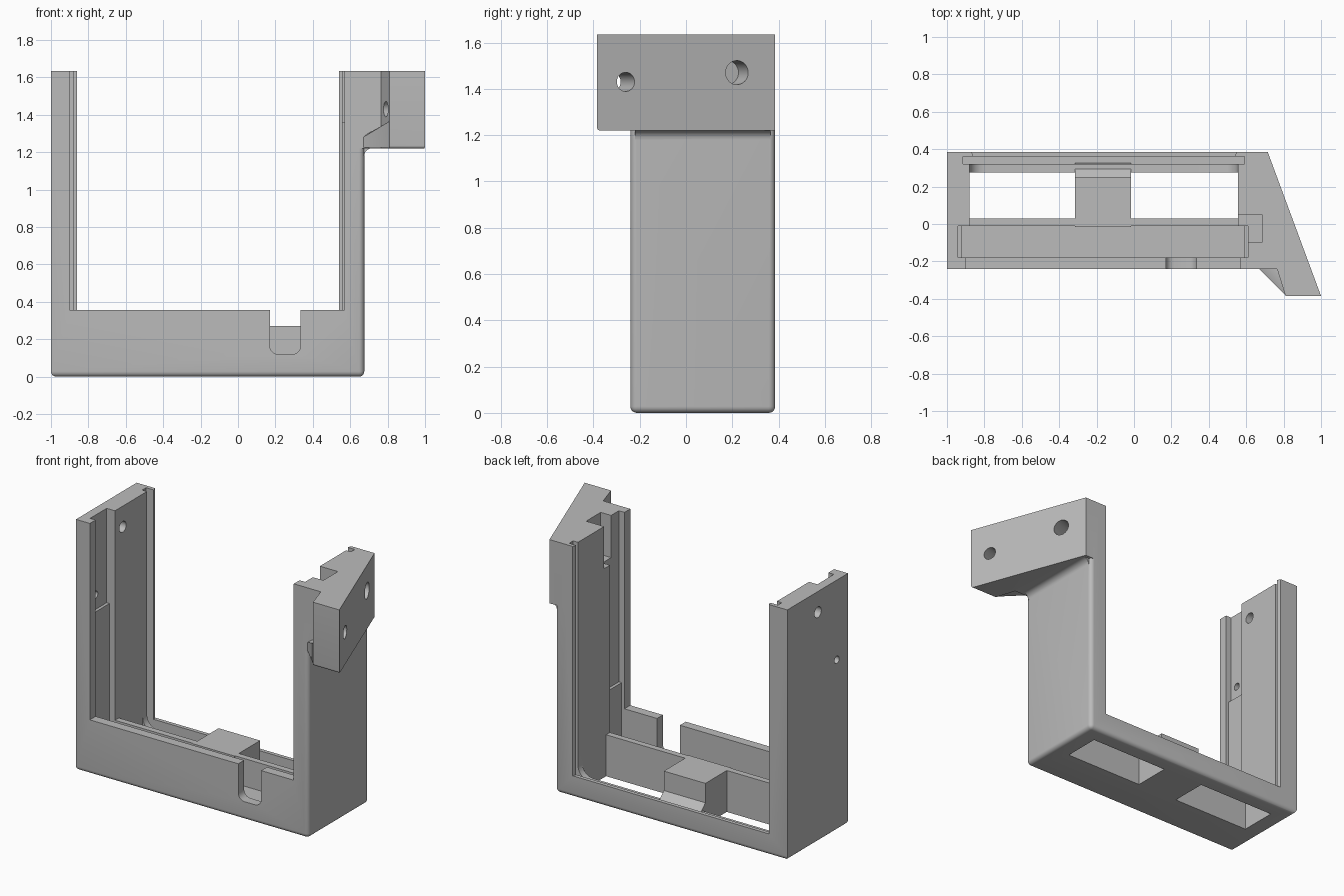
import bpy, bmesh, math
from mathutils import Vector

cube = bpy.data.objects.get("Cube")
if cube:
    bpy.data.objects.remove(cube, do_unlink=True)

grey = bpy.data.materials.new("plain grey")
grey.use_nodes = True
grey.diffuse_color = (0.5, 0.5, 0.5, 1)
grey.node_tree.nodes["Principled BSDF"].inputs["Base Color"].default_value = (0.5, 0.5, 0.5, 1)

TOP, ABOVE = 1.635, 1.8
FRONT, BACK = -0.24, 0.385


def finish(name, bm):
    bmesh.ops.recalc_face_normals(bm, faces=bm.faces)
    mesh = bpy.data.meshes.new(name)
    bm.to_mesh(mesh)
    bm.free()
    mesh.materials.append(grey)
    ob = bpy.data.objects.new(name, mesh)
    bpy.context.scene.collection.objects.link(ob)
    return ob


def prism(name, points, axis, lo, hi, bevel=0, rule=None):
    """Extrude a 2D outline along x, y or z; bevel the edges the rule picks."""
    def place(a, b, c):
        return {"x": (c, a, b), "y": (a, c, b), "z": (a, b, c)}[axis]
    bm = bmesh.new()
    face = bm.faces.new([bm.verts.new(place(a, b, lo)) for a, b in points])
    grown = bmesh.ops.extrude_face_region(bm, geom=[face])["geom"]
    shift = Vector(place(0, 0, hi - lo))
    for v in grown:
        if isinstance(v, bmesh.types.BMVert):
            v.co += shift
    bmesh.ops.recalc_face_normals(bm, faces=bm.faces)
    if bevel:
        edges = [e for e in bm.edges if rule(e.verts[0].co, e.verts[1].co)]
        bmesh.ops.bevel(bm, geom=edges, offset=bevel, segments=5, profile=0.5, affect='EDGES')
    return finish(name, bm)


def box(name, x, y, z, bevel=0, rule=None):
    outline = [(x[0], y[0]), (x[1], y[0]), (x[1], y[1]), (x[0], y[1])]
    return prism(name, outline, "z", z[0], z[1], bevel, rule)


def drill(name, start, direction, radius, length):
    bm = bmesh.new()
    bmesh.ops.create_cone(bm, cap_ends=True, segments=32, radius1=radius, radius2=radius, depth=length)
    ob = finish(name, bm)
    d = Vector(direction).normalized()
    ob.rotation_euler = d.to_track_quat('Z', 'Y').to_euler()
    ob.location = Vector(start) + d * (length / 2 - 0.1)
    return ob


def combine(target, tools, operation):
    for tool in tools:
        tool.hide_render = True
        mod = target.modifiers.new("combine", 'BOOLEAN')
        mod.operation, mod.solver, mod.object = operation, 'EXACT', tool
    bpy.context.view_layer.update()
    result = bpy.data.meshes.new_from_object(target.evaluated_get(bpy.context.evaluated_depsgraph_get()))
    target.modifiers.clear()
    target.data = result
    for tool in tools:
        bpy.data.objects.remove(tool, do_unlink=True)


# Main block, rounded under the base and along the right outer edges
frame = box("bracket_frame", (-1, 0.675), (FRONT, BACK), (0, TOP), 0.028,
            lambda a, b: max(a.z, b.z) < 0.01 or min(a.x, b.x) > 0.67 and abs(a.z - b.z) > 1)

# Slanted mounting ear with its gusset and fillet
ear = prism("mounting_ear", [(0.6, FRONT), (0.765, FRONT), (0.81, -0.385), (1, -0.385), (0.715, BACK), (0.6, BACK)],
            "z", 1.22, TOP, 0.015,
            lambda a, b: max(a.z, b.z) < 1.23 and a.y < -0.38 and b.y < -0.38)
bm = bmesh.new()
for x, y, top in ((0.67, FRONT, 1.28), (0.81, -0.38, 1.365), (0.8, -0.2, 1.35), (0.66, -0.2, 1.28)):
    bm.verts.new((x, y, top))
    bm.verts.new((x, y, 1.225))
bmesh.ops.convex_hull(bm, input=bm.verts)
gusset = finish("ear_gusset", bm)
R = 0.04
curve = [(0.675 + R - R * math.cos(t * math.pi / 12), 1.22 - R + R * math.sin(t * math.pi / 12)) for t in range(7)]
fillet = prism("ear_fillet", [(0.64, 1.22 - R)] + curve + [(0.715, 1.23), (0.64, 1.23)],
               "y", FRONT + 0.02, BACK - 0.02)
combine(frame, [ear, gusset, fillet], 'UNION')

# Hollow out the space between the arms, the guide slots and the base windows
cutters = [
    box("front_opening", (-0.9, 0.57), (-0.4, -0.1), (0.355, ABOVE)),
    box("left_slot", (-0.92, 0), (-0.18, -0.01), (0.09, ABOVE)),
    box("right_slot", (-0.1, 0.59), (-0.18, -0.01), (0.09, ABOVE)),
    box("left_slot_step", (-0.94, -0.5), (-0.18, -0.01), (1.02, ABOVE)),
    box("right_slot_step", (0.3, 0.61), (-0.18, -0.01), (0.52, ABOVE)),
    box("middle_opening", (-0.88, 0.555), (-0.05, 0.33), (0.27, ABOVE)),
    box("back_slot", (-0.915, 0.59), (0.32, 0.36), (0.06, ABOVE)),
    prism("back_opening", [(-0.86, 0.35), (0.54, 0.35), (0.54, 0.365), (0.555, 0.4), (-0.875, 0.4), (-0.86, 0.365)],
          "z", 0.14, ABOVE),
    # Rounded cable notch through the front plate
    box("cable_notch", (0.17, 0.335), (-0.4, -0.1), (0.12, 0.6), 0.045,
        lambda a, b: max(a.z, b.z) < 0.13 and abs(a.y - b.y) > 0.1),
    # Pocket beside the right slot
    box("side_pocket", (0.5, 0.685), (-0.1, 0.05), (1.36, ABOVE)),
    # Space above the back rail, rounded where it meets the arms
    box("rail_recess", (-0.88, 0.555), (0.25, 0.33), (0.1, 0.6), 0.08,
        lambda a, b: max(a.z, b.z) < 0.11 and abs(a.y - b.y) > 0.05),
]
for side, x in (("left", (-0.88, -0.315)), ("right", (-0.015, 0.555))):
    cutters.append(box(side + "_window", x, (0.03, 0.275), (-0.1, 0.5)))

# Screw holes through the left arm and the ear
normal = (0.937, 0.35, 0)
cutters += [
    drill("upper_arm_hole", (-1, 0.07, 1.5), (1, 0, 0), 0.035, 0.4),
    drill("lower_arm_hole", (-1, -0.125, 1.115), (1, 0, 0), 0.024, 0.4),
    drill("ear_front_hole", (0.955, -0.26, 1.43), [-n for n in normal], 0.041, 0.5),
    drill("ear_back_hole", (0.776, 0.22, 1.47), [-n for n in normal], 0.052, 0.22),
]
combine(frame, cutters, 'DIFFERENCE')

# Central bridge with a sloping back
bridge = prism("bridge_ramp", [(-0.015, 0.02), (0.325, 0.02), (0.325, 0.07), (0.12, 0.27), (-0.015, 0.27)],
               "x", -0.315, -0.015)
combine(frame, [bridge], 'UNION')

bpy.ops.object.select_all(action='DESELECT')
frame.select_set(True)
bpy.context.view_layer.objects.active = frame
bpy.ops.object.shade_smooth_by_angle(angle=math.radians(30))
